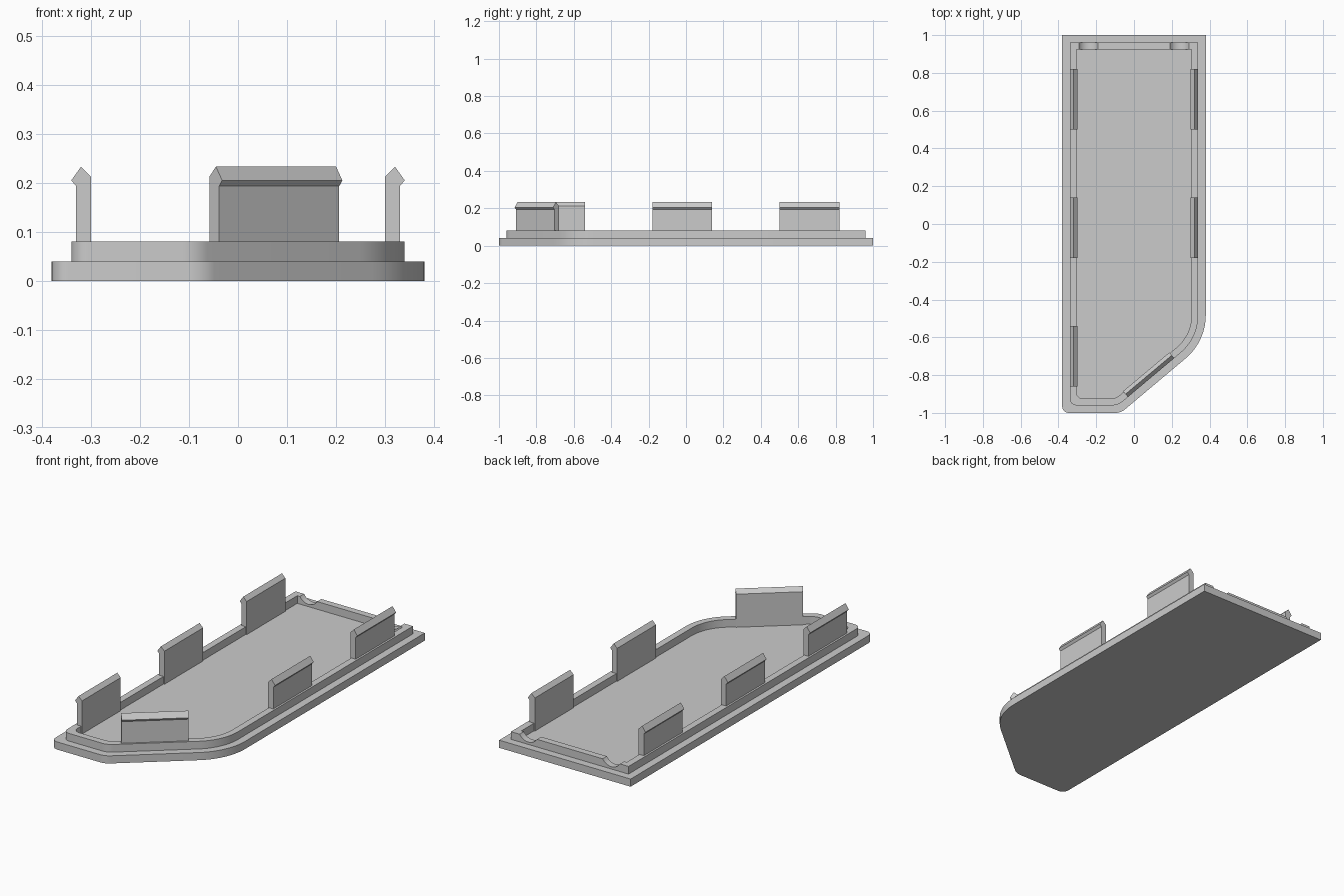
import bpy, bmesh, math
from mathutils import Vector

cube = bpy.data.objects.get("Cube")
if cube:
    bpy.data.objects.remove(cube, do_unlink=True)

grey = bpy.data.materials.new("light grey plastic")
grey.use_nodes = True
grey.diffuse_color = (0.6, 0.6, 0.6, 1)
grey.node_tree.nodes["Principled BSDF"].inputs["Base Color"].default_value = (0.6, 0.6, 0.6, 1)

BASE_TOP, RIM_TOP = 0.04, 0.08
# outline corners, counter-clockwise: x, y, radius at plate edge, radius shrinks with inset
CORNERS = [(0.38, 1, 0, False), (-0.38, 1, 0, False), (-0.38, -1, 0.035, False),
           (-0.07, -1, 0.08, False), (0.38, -0.622, 0.3, True)]
NOTCH_X, NOTCH_HALF, NOTCH_DEPTH = 0.24, 0.05, 0.028


def finish(name, bm):
    bmesh.ops.recalc_face_normals(bm, faces=bm.faces)
    mesh = bpy.data.meshes.new(name)
    bm.to_mesh(mesh)
    bm.free()
    mesh.materials.append(grey)
    obj = bpy.data.objects.new(name, mesh)
    bpy.context.collection.objects.link(obj)
    bpy.ops.object.select_all(action='DESELECT')
    obj.select_set(True)
    bpy.context.view_layer.objects.active = obj
    bpy.ops.object.shade_smooth_by_angle(angle=math.radians(30))
    return obj


def outline(inset, steps=14):
    """Rounded outline moved inward by inset."""
    pts = []
    n = len(CORNERS)
    for i, (x, y, radius, concentric) in enumerate(CORNERS):
        p = Vector((x, y))
        a = (p - Vector(CORNERS[i - 1][:2])).normalized()
        b = (Vector(CORNERS[(i + 1) % n][:2]) - p).normalized()
        na, nb = Vector((-a.y, a.x)), Vector((-b.y, b.x))
        mitre = (na + nb) / (1 + na.dot(nb))
        p = p + mitre * inset
        if radius == 0:
            pts.append(p)
            continue
        r = radius - inset if concentric else radius
        centre = p + mitre * r
        turn = a.angle(b)
        start = math.atan2(-na.y, -na.x)
        for k in range(steps + 1):
            t = start + turn * k / steps
            pts.append(centre + r * Vector((math.cos(t), math.sin(t))))
    return pts


def prism(name, pts, z0, z1):
    bm = bmesh.new()
    low = [bm.verts.new((p.x, p.y, z0)) for p in pts]
    high = [bm.verts.new((p.x, p.y, z1)) for p in pts]
    bm.faces.new(low)
    bm.faces.new(high)
    for i in range(len(pts)):
        j = (i + 1) % len(pts)
        bm.faces.new((low[i], low[j], high[j], high[i]))
    return finish(name, bm)


def notch_points(steps=12):
    """Arc points (x, height) of both finger notches, from +x to -x."""
    r = (NOTCH_HALF ** 2 + NOTCH_DEPTH ** 2) / (2 * NOTCH_DEPTH)
    half = math.asin(NOTCH_HALF / r)
    arc = []
    for k in range(steps + 1):
        t = half * (1 - 2 * k / steps)
        arc.append((r * math.sin(t), RIM_TOP - NOTCH_DEPTH + r * (1 - math.cos(t))))
    return [(side * NOTCH_X + x, z) for side in (1, -1) for x, z in arc]


def rim_loop(inset):
    pts = [(p.x, p.y, RIM_TOP) for p in outline(inset)]
    back = [(x, 1 - inset, z) for x, z in notch_points()]
    return pts[:1] + back + pts[1:]


def build_rim():
    bm = bmesh.new()
    rings = []
    for inset in (0.04, 0.075):
        loop = rim_loop(inset)
        rings.append(([bm.verts.new((x, y, BASE_TOP)) for x, y, z in loop],
                      [bm.verts.new(p) for p in loop]))
    (ol, oh), (il, ih) = rings
    for i in range(len(ol)):
        j = (i + 1) % len(ol)
        for a, b in ((ol, oh), (oh, ih), (ih, il), (il, ol)):
            bm.faces.new((a[i], a[j], b[j], b[i]))
    finish("raised_rim", bm)


# snap clip section: distance in from the plate edge, height
CLIP = [(0.08, 0.04), (0.05, 0.04), (0.05, 0.193), (0.04, 0.205), (0.06, 0.233), (0.08, 0.213)]


def clip(name, x, y, outward, half=0.16):
    out = Vector((math.cos(outward), math.sin(outward), 0))
    along = Vector((-out.y, out.x, 0))
    bm = bmesh.new()
    ends = [[bm.verts.new(Vector((x, y, z)) - out * d + along * s) for d, z in CLIP]
            for s in (-half, half)]
    for end in ends:
        bm.faces.new(end)
    for i in range(len(CLIP)):
        j = (i + 1) % len(CLIP)
        bm.faces.new((ends[0][i], ends[0][j], ends[1][j], ends[1][i]))
    finish(name, bm)


prism("base_plate", outline(0), 0, BASE_TOP)
build_rim()

for label, y in (("back", 0.66), ("middle", -0.02), ("front", -0.70)):
    clip("right_" + label + "_clip", -0.38, y, math.pi)
    if label != "front":
        clip("left_" + label + "_clip", 0.38, y, 0)
clip("diagonal_clip", 0.116, -0.844, math.radians(-50))
